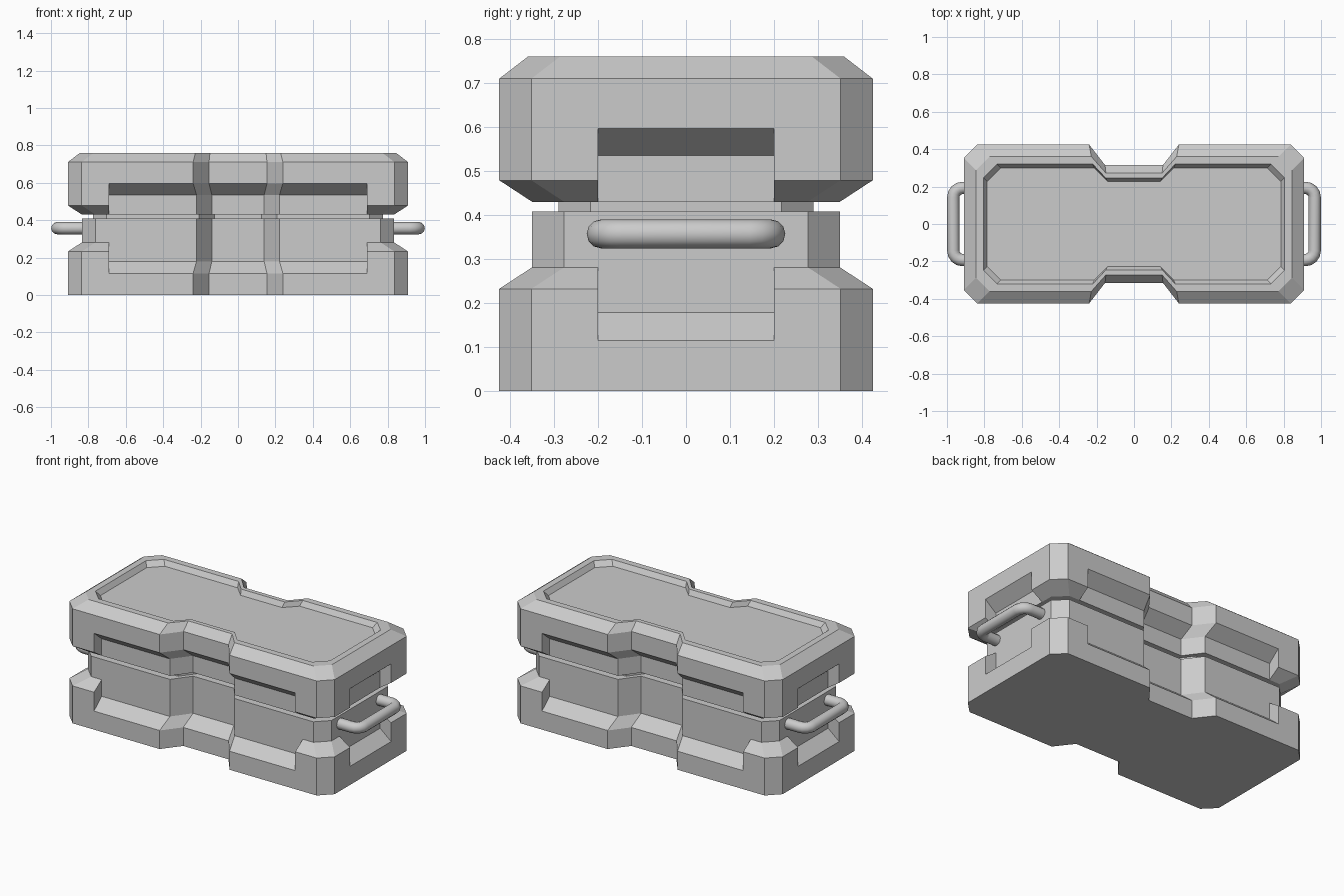
import bpy, bmesh, math
from mathutils import Vector

if "Cube" in bpy.data.objects:
    bpy.data.objects.remove(bpy.data.objects["Cube"])


# Waisted octagon outline; each point is (x, y, high), doubled where a recess begins
def outline(x, y, waist_y, a, b, c=0.073):
    quarter = [(x, 0.2, 0), (x, 0.2, 1), (x, y - c, 1), (x - c, y, 1),
               (0.69, y, 1), (0.69, y, 0), (a, y, 0), (b, waist_y, 0)]
    pts = []
    for sx, sy in ((1, 1), (-1, 1), (-1, -1), (1, -1)):
        q = [(px * sx, py * sy, h) for px, py, h in quarter]
        pts += q if sx * sy > 0 else q[::-1]
    return pts


# A ring is an outline at (z in recess, z at raised corners)
def ring(pts, low, high=None):
    high = low if high is None else high
    return [Vector((x, y, high if h else low)) for x, y, h in pts]


def loft(name, rings):
    bm = bmesh.new()
    n = len(rings[0])
    rows = [[bm.verts.new(p) for p in r] for r in rings]
    for r0, r1 in zip(rows, rows[1:]):
        for i in range(n):
            j = (i + 1) % n
            bm.faces.new((r0[i], r0[j], r1[j], r1[i]))
    for row, flip in ((rows[0], True), (rows[-1], False)):
        cap = [v for i, v in enumerate(row) if (v.co - row[i - 1].co).length > 1e-6]
        bm.faces.new(cap[::-1] if flip else cap)
    # drop the zero-area faces between doubled points
    bm.normal_update()
    bmesh.ops.delete(bm, geom=[f for f in bm.faces if f.calc_area() < 1e-7],
                     context='FACES')
    bmesh.ops.remove_doubles(bm, verts=bm.verts, dist=1e-5)
    me = bpy.data.meshes.new(name)
    bm.to_mesh(me)
    bm.free()
    ob = bpy.data.objects.new(name, me)
    bpy.context.collection.objects.link(ob)
    return ob


outer = outline(0.91, 0.425, 0.315, 0.24, 0.155)
inner = outline(0.835, 0.35, 0.24, 0.222, 0.14)
lip = outline(0.775, 0.29, 0.18, 0.208, 0.125)
rim = outline(0.845, 0.36, 0.272, 0.228, 0.15)
recess = outline(0.805, 0.32, 0.245, 0.22, 0.15)
panel = outline(0.785, 0.30, 0.228, 0.213, 0.142)

# Lower case with recessed sides and the seam lip
loft("lower_case", [ring(outer, 0), ring(outer, 0.115, 0.232), ring(inner, 0.178, 0.281),
                    ring(inner, 0.408), ring(lip, 0.408), ring(lip, 0.431)])

# Lid with matching recesses and a sunken top panel
loft("lid", [ring(inner, 0.43), ring(inner, 0.535, 0.43), ring(outer, 0.597, 0.479),
             ring(outer, 0.71), ring(rim, 0.76), ring(recess, 0.76), ring(panel, 0.73)])


# Side handles: round bars with curved corners
def handle(name, s):
    path = [(0.834, -0.193)]
    r, x, y = 0.05, 0.966, 0.193
    for sy in (-1, 1):
        arc = [(x - r + r * math.cos(t), sy * (y - r + r * math.sin(t)))
               for t in (math.radians(90 - 22.5 * k) for k in range(5))]
        path += arc if sy < 0 else arc[::-1]
    path.append((0.834, 0.193))
    cu = bpy.data.curves.new(name, 'CURVE')
    cu.dimensions = '3D'
    cu.bevel_depth = 0.033
    cu.bevel_resolution = 4
    cu.use_fill_caps = True
    sp = cu.splines.new('POLY')
    sp.points.add(len(path) - 1)
    for p, (px, py) in zip(sp.points, path):
        p.co = (s * px, s * py, 0.357, 1)
    sp.use_smooth = True
    bpy.context.collection.objects.link(bpy.data.objects.new(name, cu))


handle("right_handle", 1)
handle("left_handle", -1)
